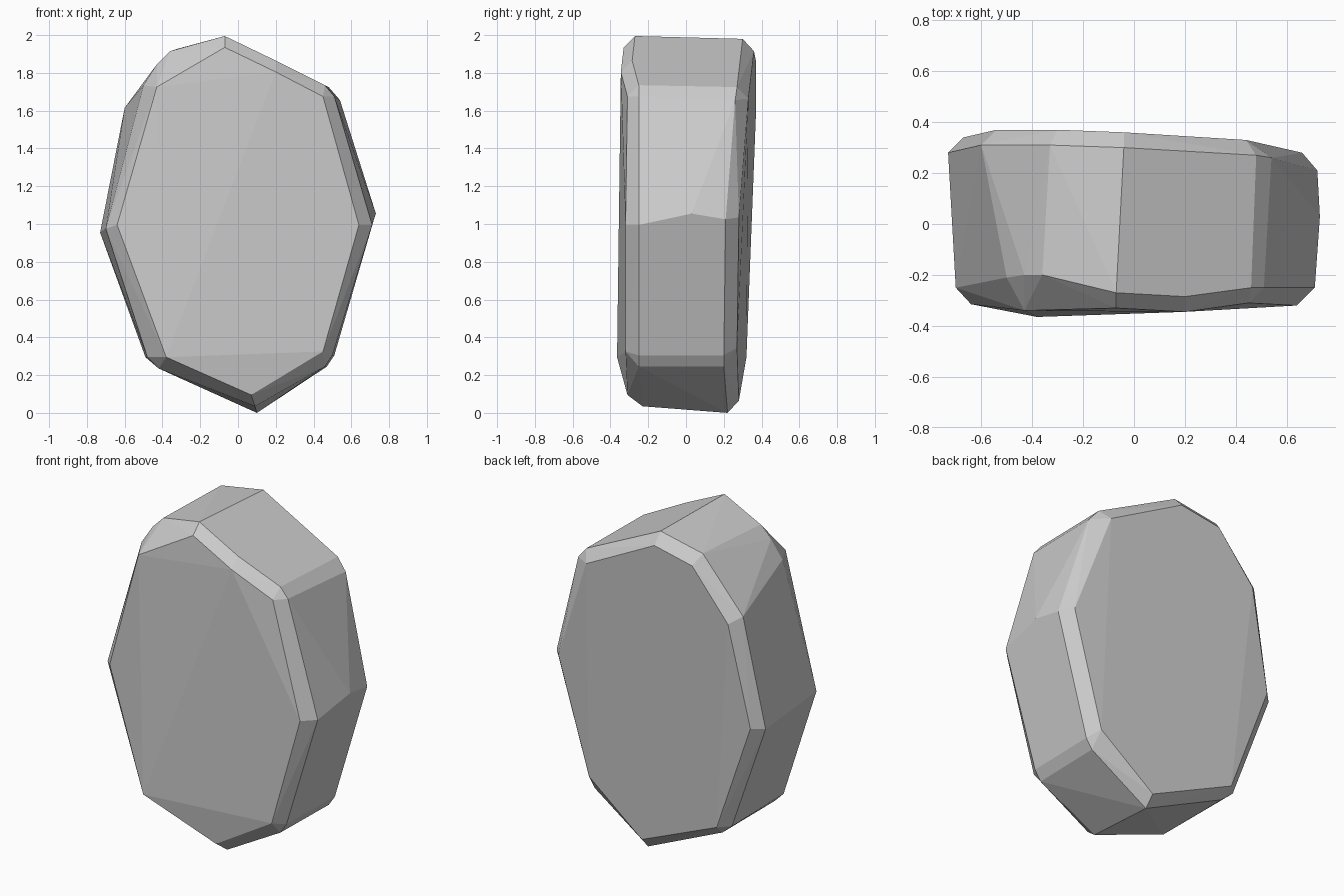
import bpy, bmesh, math

# Outline rings of the faceted stone slab, front to back (x, y, z)
front_face = [(-.07, -.33, 1.94), (.2, -.345, 1.81), (.45, -.31, 1.68), (.64, -.32, 1.0),
              (.45, -.32, .33), (.07, -.31, .10), (-.38, -.365, .30), (-.64, -.315, 1.0),
              (-.43, -.34, 1.73)]
front_rim = [(-.07, -.27, 2.0), (.2, -.285, 1.87), (.46, -.25, 1.74), (.51, -.25, 1.68),
             (.71, -.25, 1.0), (.50, -.25, .31), (.46, -.25, .25), (.09, -.23, .04),
             (-.42, -.25, .24), (-.48, -.25, .30), (-.70, -.25, .98), (-.50, -.21, 1.74),
             (-.43, -.20, 1.85), (-.36, -.20, 1.92)]
side_bulge = [(.73, .03, 1.06)]
back_rim = [(-.04, .30, 1.985), (.48, .27, 1.73), (.54, .26, 1.66), (.72, .21, 1.03),
            (.51, .20, .31), (.47, .20, .25), (.10, .22, .005), (-.42, .25, .24),
            (-.49, .26, .30), (-.73, .28, .96), (-.60, .31, 1.62), (-.33, .31, 1.93)]
back_face = [(-.04, .36, 1.92), (.44, .33, 1.67), (.66, .28, 1.04), (.46, .27, .35),
             (.10, .28, .07), (-.43, .32, .30), (-.67, .34, .97), (-.54, .37, 1.58),
             (-.30, .37, 1.87)]

# Wrap the rings in one closed faceted skin
bm = bmesh.new()
for ring in (front_face, front_rim, side_bulge, back_rim, back_face):
    for p in ring:
        bm.verts.new(p)
hull = bmesh.ops.convex_hull(bm, input=bm.verts[:])
loose = [v for v in bm.verts if not v.link_faces]
bmesh.ops.delete(bm, geom=loose, context='VERTS')

# Merge nearly coplanar triangles into broad facets
bmesh.ops.dissolve_limit(bm, angle_limit=math.radians(1.5),
                         verts=bm.verts[:], edges=bm.edges[:])
bmesh.ops.recalc_face_normals(bm, faces=bm.faces[:])

# Stand it on the ground
low = min(v.co.z for v in bm.verts)
bmesh.ops.translate(bm, verts=bm.verts[:], vec=(0, 0, -low))

mesh = bpy.data.meshes.new("stone_slab")
bm.to_mesh(mesh)
bm.free()
stone = bpy.data.objects.new("stone_slab", mesh)
bpy.context.collection.objects.link(stone)
